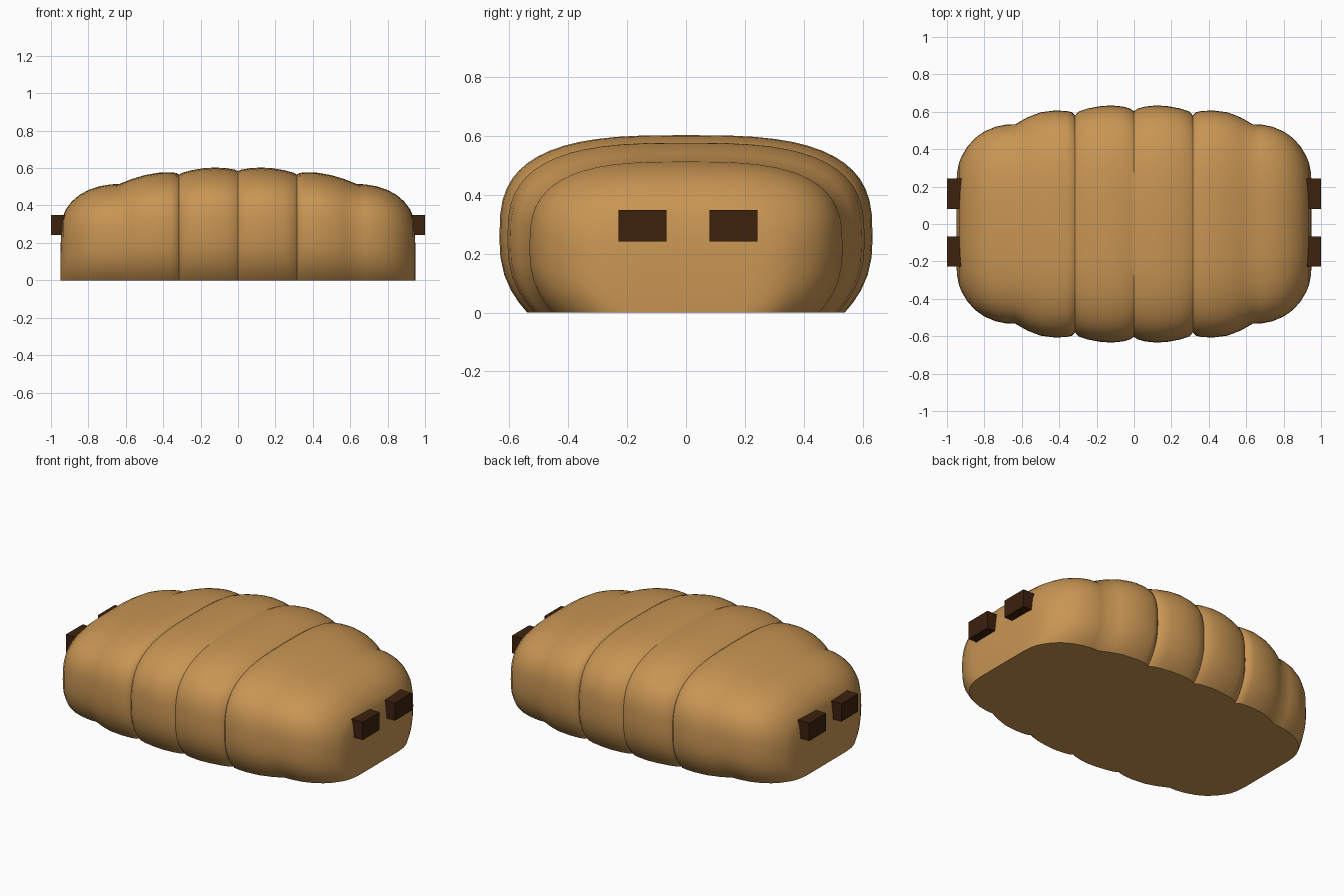
import bpy, bmesh, math
from mathutils import Matrix, Vector

cube = bpy.data.objects.get("Cube")
if cube:
    bpy.data.objects.remove(cube, do_unlink=True)


def make_material(name, colour):
    mat = bpy.data.materials.new(name)
    mat.use_nodes = True
    mat.diffuse_color = (*colour, 1)
    mat.node_tree.nodes["Principled BSDF"].inputs["Base Color"].default_value = (*colour, 1)
    return mat


def add_object(name, bm, mat):
    bmesh.ops.recalc_face_normals(bm, faces=bm.faces[:])
    mesh = bpy.data.meshes.new(name)
    bm.to_mesh(mesh)
    bm.free()
    mesh.materials.append(mat)
    obj = bpy.data.objects.new(name, mesh)
    bpy.context.collection.objects.link(obj)
    return obj


crust = make_material("golden crust", (0.578, 0.301, 0.087))
dark = make_material("dark brown", (0.045, 0.015, 0.004))

# Half profile of the lobed loaf: distance from the middle, half width, height
PROFILE = [
    (0, .603, .585), (.02, .617, .592), (.06, .628, .599), (.12, .634, .603),
    (.18, .63, .6), (.25, .617, .588), (.295, .602, .576), (.315, .58, .565),
    (.33, .597, .574), (.36, .604, .577), (.42, .607, .576), (.5, .597, .562),
    (.57, .57, .541), (.635, .533, .515), (.68, .532, .513), (.74, .52, .503),
    (.8, .495, .483), (.85, .46, .455), (.89, .415, .42), (.92, .365, .38),
    (.935, .33, .345), (.945, .28, .26), (.95, .22, .15),
]


def cross_section(x, width, height, steps=14, low_steps=6):
    """Flat-bottomed rounded outline, widest a little below half height."""
    waist = 0.42 * height
    points = []
    # Domed upper part, from +y over the top to -y
    for i in range(2 * steps + 1):
        a = math.pi * i / (2 * steps)
        c, s = math.cos(a), math.sin(a)
        y = math.copysign(abs(c) ** (2 / 3), c) * width
        z = waist + (height - waist) * abs(s) ** (2 / 3)
        points.append(Vector((x, y, z)))
    # Sides tucking in towards the flat base
    tuck = []
    for i in range(1, low_steps + 1):
        t = math.sin(math.pi / 2 * i / low_steps)
        tuck.append((width * (1 - 0.15 * t ** 2.5), waist * (1 - t)))
    points += [Vector((x, -y, z)) for y, z in tuck]
    points += [Vector((x, y, z)) for y, z in reversed(tuck)]
    return points


# Loaf body lofted through mirrored sections
bm = bmesh.new()
sections = [(-x, w, h) for x, w, h in reversed(PROFILE[1:])] + PROFILE
rings = [[bm.verts.new(p) for p in cross_section(*s)] for s in sections]
for a, b in zip(rings, rings[1:]):
    n = len(a)
    for i in range(n):
        j = (i + 1) % n
        bm.faces.new((a[i], a[j], b[j], b[i]))
for ring in (rings[0], rings[-1]):
    bm.faces.new(ring)
body = add_object("loaf_body", bm, crust)
bpy.ops.object.select_all(action="DESELECT")
body.select_set(True)
bpy.context.view_layer.objects.active = body
bpy.ops.object.shade_smooth_by_angle(angle=math.radians(40))

# Pairs of small blocks on both ends
for side, side_name in ((1, "left"), (-1, "right")):
    for y, place in ((-0.147, "front"), (0.162, "back")):
        bm = bmesh.new()
        place_matrix = Matrix.Translation((side * 0.95, y, 0.295))
        size_matrix = Matrix.Diagonal((0.1, 0.163, 0.108, 1))
        bmesh.ops.create_cube(bm, size=1, matrix=place_matrix @ size_matrix)
        add_object(f"{side_name}_{place}_block", bm, dark)
